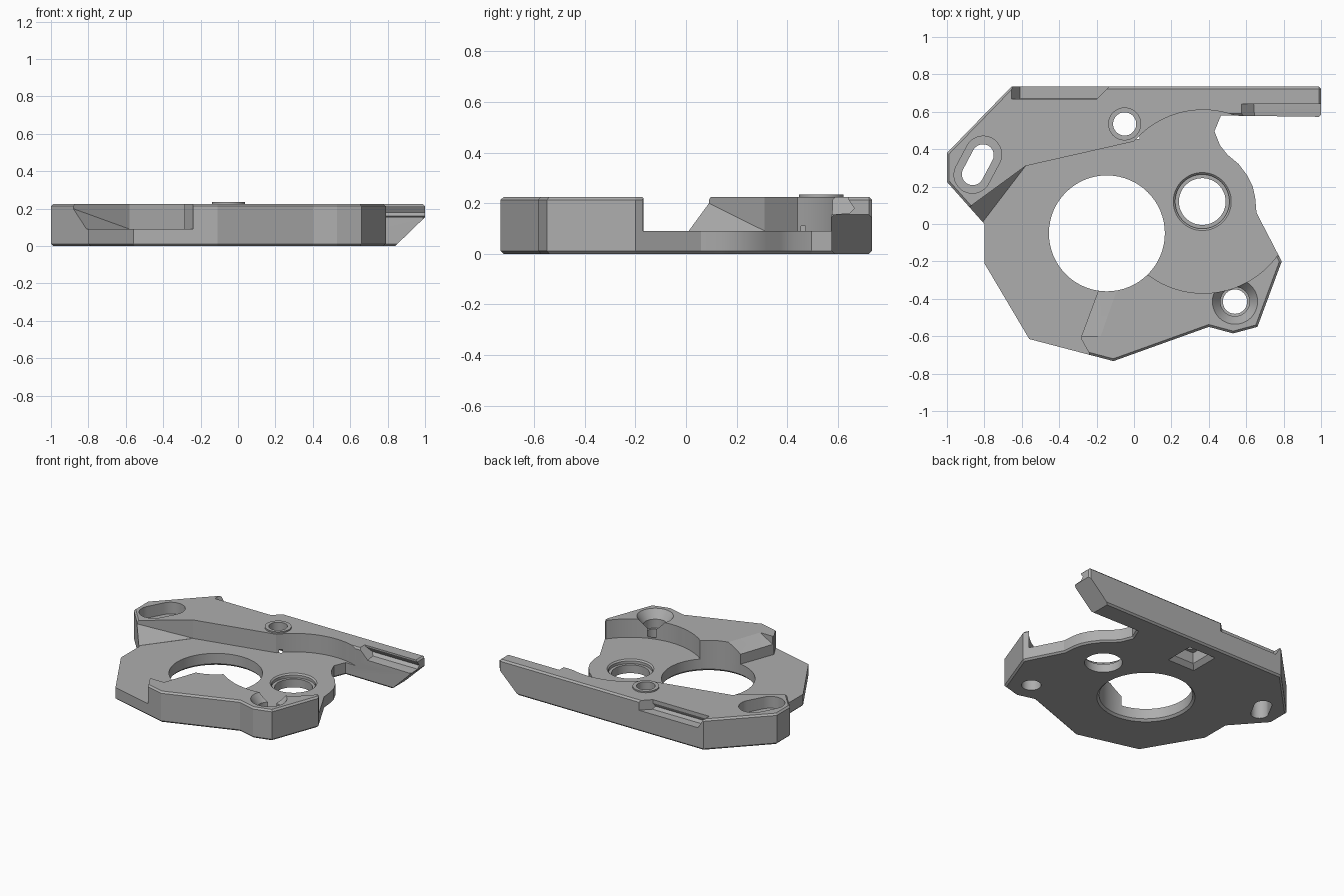
import bpy, bmesh, math

if "Cube" in bpy.data.objects:
    bpy.data.objects.remove(bpy.data.objects["Cube"])

grey = bpy.data.materials.new("plain_grey")
grey.diffuse_color = (0.42, 0.42, 0.42, 1)
grey.use_nodes = True
grey.node_tree.nodes["Principled BSDF"].inputs["Base Color"].default_value = grey.diffuse_color


def finish(bm, name):
    bmesh.ops.recalc_face_normals(bm, faces=bm.faces)
    me = bpy.data.meshes.new(name)
    bm.to_mesh(me)
    bm.free()
    me.materials.append(grey)
    ob = bpy.data.objects.new(name, me)
    bpy.context.collection.objects.link(ob)
    return ob


def loft(name, rings):
    """Closed solid through matching rings of 3D points."""
    bm = bmesh.new()
    vs = [[bm.verts.new(p) for p in r] for r in rings]
    n = len(vs[0])
    for a, b in zip(vs, vs[1:]):
        for i in range(n):
            j = (i + 1) % n
            bm.faces.new((a[i], a[j], b[j], b[i]))
    bm.faces.new(vs[0])
    bm.faces.new(vs[-1])
    return finish(bm, name)


def prism(name, pts, z0, z1):
    return loft(name, [[(x, y, z) for x, y in pts] for z in (z0, z1)])


def hull(name, pts):
    bm = bmesh.new()
    for p in pts:
        bm.verts.new(p)
    r = bmesh.ops.convex_hull(bm, input=bm.verts)
    bmesh.ops.delete(bm, geom=[v for v in bm.verts if not v.link_faces], context='VERTS')
    return finish(bm, name)


def arc(cx, cy, r, a0, a1, n):
    return [(cx + r * math.cos(math.radians(a0 + (a1 - a0) * i / n)),
             cy + r * math.sin(math.radians(a0 + (a1 - a0) * i / n))) for i in range(n + 1)]


def turned(name, cx, cy, profile, n=64):
    """Round solid from (z, radius) steps."""
    return loft(name, [[(x, y, z) for x, y in arc(cx, cy, r, 0, 360 - 360 / n, n - 1)]
                       for z, r in profile])


def slot(name, cx, cy, r, half, ang, z0, z1):
    dx, dy = half * math.cos(math.radians(ang)), half * math.sin(math.radians(ang))
    pts = (arc(cx + dx, cy + dy, r, ang - 90, ang + 90, 16)
           + arc(cx - dx, cy - dy, r, ang + 90, ang + 270, 16))
    return prism(name, pts, z0, z1)


def apply(ob, mod):
    bpy.context.view_layer.objects.active = ob
    bpy.ops.object.modifier_apply(modifier=mod.name)


def combine(ob, other, op='DIFFERENCE'):
    m = ob.modifiers.new("bool", 'BOOLEAN')
    m.operation, m.solver, m.object = op, 'EXACT', other
    apply(ob, m)
    bpy.data.objects.remove(other)


# Plate body at full height, with small chamfers top and bottom
TOP, FLOOR = 0.225, 0.09
outline = [(-0.655, 0.735), (1, 0.735), (1, 0.573), (0.465, 0.58), (0.43, 0.495),
           (0.46, 0.42), (0.5, 0.37), (0.56, 0.32), (0.605, 0.26), (0.635, 0.2),
           (0.648, 0.14), (0.655, 0.06), (0.79, -0.2), (0.66, -0.55), (0.53, -0.585),
           (0.4, -0.55), (-0.11, -0.733), (-0.56, -0.615), (-0.8, -0.21), (-0.8, 0),
           (-1, 0.225), (-1, 0.38)]
plate = prism("mounting_plate", outline, 0, TOP)
bev = plate.modifiers.new("chamfer", 'BEVEL')
bev.width, bev.segments, bev.limit_method = 0.012, 1, 'ANGLE'
bev.angle_limit = math.radians(80)
apply(plate, bev)

# Low pocket floor between the back rim and the raised front
pocket = ([(-0.84, -0.03), (-0.58, 0.31)]
          + arc(0.37, 0.12, 0.49, 139, 66, 24) + [(0.58, 0.564), (0.9, 0.5), (0.9, -0.25)]
          + arc(0.37, 0.12, 0.49, -36, -127, 30)
          + [(-0.1, -0.3), (-0.17, -0.3), (-0.285, -0.61), (-0.24, -0.69), (-0.24, -0.85),
             (-1, -0.85), (-1, -0.03)])
combine(plate, prism("pocket_cutter", pocket, FLOOR, 0.4))

# Sloped end of the back rim
combine(plate, hull("ramp_cutter", [
    (-0.95, 0.04, TOP), (-0.58, 0.31, TOP), (-0.84, -0.03, FLOOR), (-0.58, 0.31, FLOOR + 0.001),
    (-0.95, 0.04, 0.3), (-0.58, 0.31, 0.3), (-0.5, 0, FLOOR + 0.001), (-0.5, 0, 0.3)]))

# Slanted ledge at the left end of the raised front
combine(plate, hull("ledge_cutter", [
    (-0.07, -0.3, 0.227), (-0.175, -0.6, 0.227), (-0.19, -0.3, 0.15), (-0.31, -0.6, 0.15),
    (-0.07, -0.3, 0.3), (-0.175, -0.6, 0.3), (-0.19, -0.3, 0.3), (-0.31, -0.6, 0.3)]))

# Undercut groove along the arm
sec = [(0.5, 0.3), (0.642, 0.3), (0.642, 0.215), (0.665, 0.18), (0.645, 0.16), (0.605, 0.158),
       (0.5, 0.146)]
combine(plate, loft("arm_groove_cutter", [
    [(0.645 - (z - 0.155), y, z) for y, z in sec], [(1.1, y, z) for y, z in sec]]))

# Matching groove along the back edge
sec = [(0.8, 0.3), (0.668, 0.3), (0.668, 0.2), (0.655, 0.175), (0.67, 0.155), (0.8, 0.155)]
combine(plate, loft("back_groove_cutter", [
    [(-0.61 - 0.64 * (z - 0.155), y, z) for y, z in sec],
    [(-0.2 + (y - 0.668), y, z) for y, z in sec]]))

# Underside of the arm tip cut at an angle
tip = [(0.83, -0.01), (1.05, 0.203), (1.05, -0.01)]
combine(plate, loft("arm_tip_cutter", [[(x, y, z) for x, z in tip] for y in (0.4, 0.9)]))

# Thin collar around the small hole
combine(plate, turned("collar", -0.05, 0.535, [(0.15, 0.088), (0.235, 0.088)]), 'UNION')

# Round holes: (centre, z and radius steps)
holes = [
    (-0.145, -0.05, [(-0.01, 0.335), (0.015, 0.31), (0.4, 0.31)]),
    (0.365, 0.12, [(-0.01, 0.125), (0.06, 0.125), (0.0601, 0.145), (0.08, 0.145), (0.1, 0.165)]),
    (0.54, -0.415, [(-0.01, 0.065), (0.1, 0.065), (0.101, 0.078), (0.165, 0.078), (0.235, 0.128)]),
    (-0.05, 0.535, [(-0.01, 0.062), (0.4, 0.062)]),
]
for x, y, steps in holes:
    combine(plate, turned("hole_cutter", x, y, steps))

# Long adjustment slot with its counterbore
combine(plate, slot("slot_cutter", -0.835, 0.317, 0.058, 0.058, 62, -0.1, 0.4))
combine(plate, slot("slot_recess_cutter", -0.835, 0.317, 0.098, 0.062, 62, 0.14, 0.4))

# Square nut recess underneath the small hole
combine(plate, loft("nut_cutter", [
    [(-0.05 + sx * h, 0.535 + sy * h, z) for sx, sy in ((-1, -1), (1, -1), (1, 1), (-1, 1))]
    for z, h in ((-0.01, 0.12), (0.03, 0.08), (0.11, 0.08))]))

# Smooth round walls, sharp edges kept
bpy.ops.object.select_all(action='DESELECT')
plate.select_set(True)
bpy.context.view_layer.objects.active = plate
bpy.ops.object.shade_smooth_by_angle(angle=math.radians(20))
